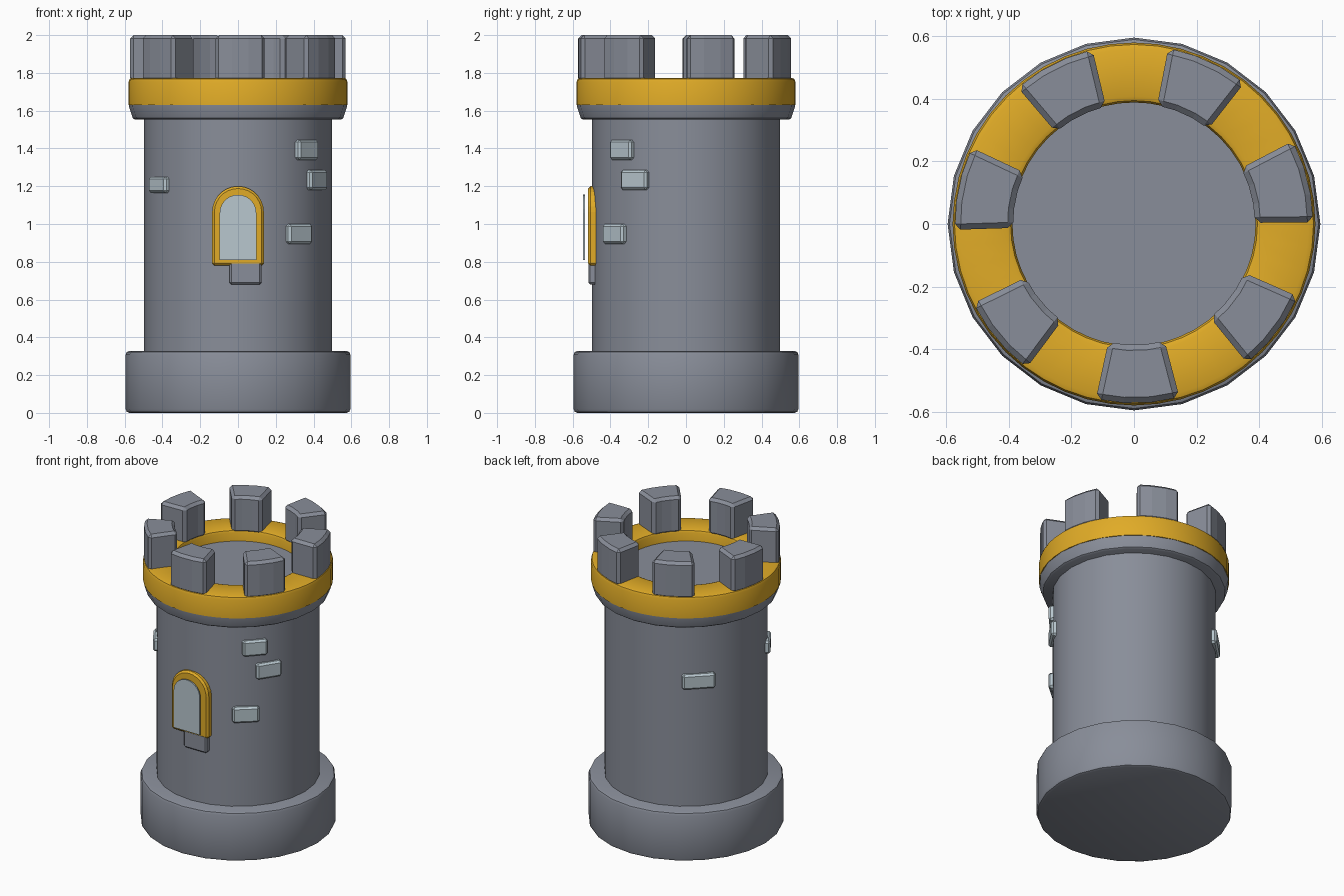
import bpy, bmesh, math
from mathutils import Matrix, Vector

if "Cube" in bpy.data.objects:
    bpy.data.objects.remove(bpy.data.objects["Cube"])


def material(name, rgb):
    m = bpy.data.materials.new(name)
    m.diffuse_color = (*rgb, 1)
    m.use_nodes = True
    m.node_tree.nodes["Principled BSDF"].inputs["Base Color"].default_value = m.diffuse_color
    return m


STONE = material("stone grey", (0.25, 0.27, 0.32))
GOLD = material("gold trim", (0.75, 0.41, 0.02))
PALE = material("pale stone", (0.48, 0.57, 0.62))


def finish(name, bm, mat, bevel=0, smooth=True, segments=1):
    bmesh.ops.recalc_face_normals(bm, faces=bm.faces[:])
    mesh = bpy.data.meshes.new(name)
    bm.to_mesh(mesh)
    bm.free()
    ob = bpy.data.objects.new(name, mesh)
    bpy.context.collection.objects.link(ob)
    mesh.materials.append(mat)
    if bevel:
        mod = ob.modifiers.new("bevel", 'BEVEL')
        mod.width, mod.segments = bevel, segments
        mod.limit_method, mod.angle_limit = 'ANGLE', math.radians(40)
    if smooth:
        bpy.ops.object.select_all(action='DESELECT')
        ob.select_set(True)
        bpy.context.view_layer.objects.active = ob
        bpy.ops.object.shade_smooth_by_angle(angle=math.radians(35))
    return ob


def lathe(name, profile, mat, steps=24, closed=False):
    """Spin (radius, height) points around z; open profiles get end caps."""
    bm = bmesh.new()
    rings = [[bm.verts.new((r * math.sin(math.tau * i / steps),
                            r * math.cos(math.tau * i / steps), z))
              for i in range(steps)] for r, z in profile]
    pairs = list(zip(rings, rings[1:]))
    if closed:
        pairs.append((rings[-1], rings[0]))
    else:
        bm.faces.new(rings[0])
        bm.faces.new(rings[-1])
    for a, b in pairs:
        for i in range(steps):
            j = (i + 1) % steps
            bm.faces.new((a[i], a[j], b[j], b[i]))
    return finish(name, bm, mat)


def prism(name, outline, offset, mat, bevel=0, segments=1, smooth=False):
    """Extrude a flat outline of 3D points along an offset."""
    bm = bmesh.new()
    face = bm.faces.new([bm.verts.new(p) for p in outline])
    top = bmesh.ops.extrude_face_region(bm, geom=[face])['geom']
    bmesh.ops.translate(bm, vec=Vector(offset),
                        verts=[v for v in top if isinstance(v, bmesh.types.BMVert)])
    return finish(name, bm, mat, bevel, smooth, segments)


def block(name, angle, r0, r1, width, z0, z1, mat, bevel):
    """Box set into the wall, facing outward at the given angle."""
    bm = bmesh.new()
    bmesh.ops.create_cube(bm, size=1, matrix=(
        Matrix.Rotation(math.radians(angle), 4, 'Z')
        @ Matrix.Translation(((r0 + r1) / 2, 0, (z0 + z1) / 2))
        @ Matrix.Diagonal((r1 - r0, width, z1 - z0, 1))))
    return finish(name, bm, mat, bevel, False)


def arch(half, z0, spring, y, steps=14):
    pts = [(-half, y, z0), (half, y, z0)]
    return pts + [(half * math.cos(math.pi * i / steps), y,
                   spring + half * math.sin(math.pi * i / steps))
                  for i in range(steps + 1)]


# Tower body
lathe("base", [(0.575, 0), (0.589, 0.006), (0.595, 0.02), (0.595, 0.308),
               (0.589, 0.322), (0.575, 0.328)], STONE)
lathe("shaft", [(0.497, 0.3), (0.497, 1.6)], STONE)
lathe("collar", [(0.545, 1.552), (0.557, 1.56), (0.577, 1.62), (0.577, 1.66)], STONE)
lathe("roof_floor", [(0.42, 1.62), (0.42, 1.70)], STONE)

# Gold ring around the open top
lathe("gold_ring", [(0.388, 1.64), (0.388, 1.755), (0.394, 1.768), (0.408, 1.774),
                    (0.558, 1.774), (0.573, 1.768), (0.579, 1.753), (0.579, 1.63),
                    (0.50, 1.63)], GOLD, steps=48, closed=True)

# Battlements
for k in range(7):
    mid = -88.8 + k * 360 / 7
    outer = [math.radians(mid + 13.5 * t) for t in (-1, -0.33, 0.33, 1)]
    ring = [(0.572, a) for a in outer] + [(0.386, a) for a in reversed(outer)]
    prism(f"battlement_{k + 1}",
          [(r * math.cos(a), r * math.sin(a), 1.755) for r, a in ring],
          (0, 0, 0.245), STONE, bevel=0.018)

# Window with frame, pane and sill
prism("window_frame", arch(0.137, 0.78, 1.063, -0.518), (0, 0.06, 0), GOLD, 0.012)
prism("window_pane", arch(0.097, 0.81, 1.058, -0.545), (0, 0.009, 0), PALE)
sill = block("window_sill", -90, 0.45, 0.517, 0.17, 0.68, 0.80, STONE, 0.01)
sill.location.x = 0.04

# Raised bricks: angle, bottom, top, width
for k, (angle, z0, z1, w) in enumerate([
        (-43, 1.34, 1.445, 0.155), (-33, 1.18, 1.285, 0.165), (-49.5, 0.895, 1.0, 0.165),
        (213, 1.165, 1.25, 0.165), (134, 1.12, 1.22, 0.205)]):
    block(f"brick_{k + 1}", angle, 0.46, 0.517, w, z0, z1, PALE, 0.012)
